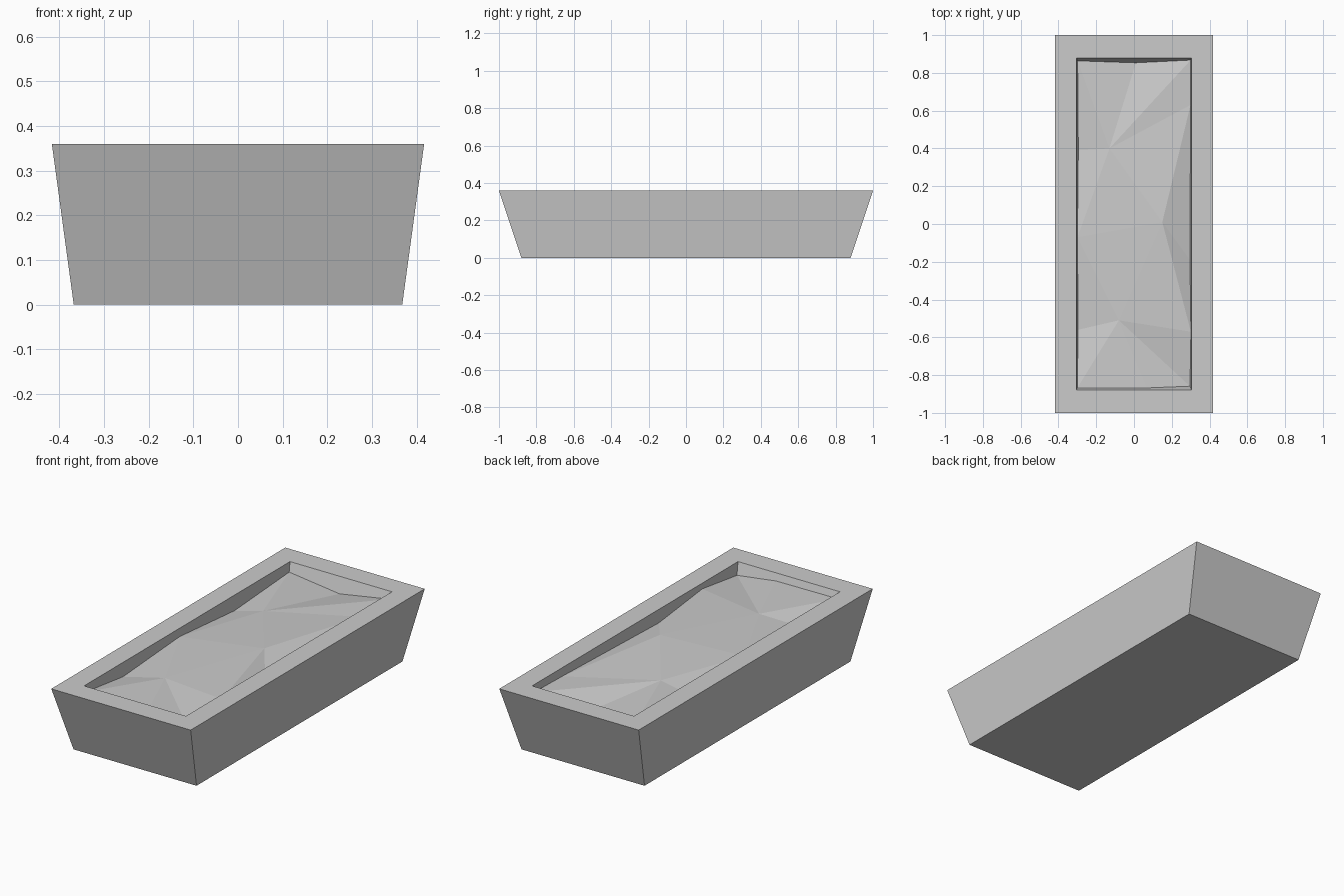
import bpy

default_cube = bpy.data.objects.get("Cube")
if default_cube:
    bpy.data.objects.remove(default_cube, do_unlink=True)

HEIGHT = 0.36
SLOPE_X, SLOPE_Y = 0.137, 0.333    # inward lean of the walls per unit of depth
OPEN_X, OPEN_Y = 0.305, 0.88       # half size of the opening

stone = bpy.data.materials.new("pale_grey_stone")
stone.use_nodes = True
stone.diffuse_color = (0.6, 0.6, 0.6, 1)
stone.node_tree.nodes["Principled BSDF"].inputs["Base Color"].default_value = (0.6, 0.6, 0.6, 1)


def add_object(name, verts, faces):
    mesh = bpy.data.meshes.new(name)
    mesh.from_pydata(verts, [], faces)
    mesh.materials.append(stone)
    obj = bpy.data.objects.new(name, mesh)
    bpy.context.collection.objects.link(obj)
    return obj


def ring(x, y, z):
    return [(-x, -y, z), (x, -y, z), (x, y, z), (-x, y, z)]


# Tapered trough: outer walls, flat rim, inner walls and floor
DEPTH = 0.2
rings = [
    ring(0.368, 0.88, 0),
    ring(0.417, 1.0, HEIGHT),
    ring(OPEN_X, OPEN_Y, HEIGHT),
    ring(OPEN_X - SLOPE_X * DEPTH, OPEN_Y - SLOPE_Y * DEPTH, HEIGHT - DEPTH),
]
verts = [v for r in rings for v in r]
faces = [(3, 2, 1, 0), (12, 13, 14, 15)]
for level in range(3):
    a, b = level * 4, level * 4 + 4
    for i in range(4):
        j = (i + 1) % 4
        faces.append((a + i, a + j, b + j, b + i))
add_object("planter_trough", verts, faces)

# Uneven soil: each point is x, y, depth below the rim; "edge" points touch the walls
soil_points = {
    "front_left": (-1, -1, 0.035), "front_mid": (0.07, -1, 0.037), "front_right": (1, -1, 0.064),
    "right_front": (1, -0.57, 0.028), "right_mid": (1, -0.19, 0.066), "right_back": (1, 0.63, 0.042),
    "back_right": (1, 1, 0.037), "back_mid": (0.01, 1, 0.08), "back_left": (-1, 1, 0.049),
    "left_back": (-1, 0.39, 0.076), "left_mid": (-1, -0.07, 0.041), "left_front": (-1, -0.56, 0.07),
    "dip_back": (-0.13, 0.4, 0.037), "mound": (0.15, 0.01, 0.015), "dip_front": (-0.08, -0.51, 0.038),
}


def place(x, y, depth):
    if abs(x) == 1:
        x *= OPEN_X - SLOPE_X * depth
    if abs(y) == 1:
        y *= OPEN_Y - SLOPE_Y * depth
    return (x, y, HEIGHT - depth)


# Triangle fans around the inner points
fans = {
    "dip_front": ["left_mid", "left_front", "front_left", "front_mid", "front_right", "right_front", "mound", "left_mid"],
    "mound": ["right_front", "right_mid", "right_back", "dip_back", "left_mid"],
    "dip_back": ["right_back", "back_right", "back_mid", "back_left", "left_back", "left_mid"],
}
names = list(soil_points)
soil_faces = []
for hub, rim in fans.items():
    for p, q in zip(rim, rim[1:]):
        soil_faces.append([names.index(n) for n in (hub, p, q)])
add_object("soil_surface", [place(*soil_points[n]) for n in names], soil_faces)
